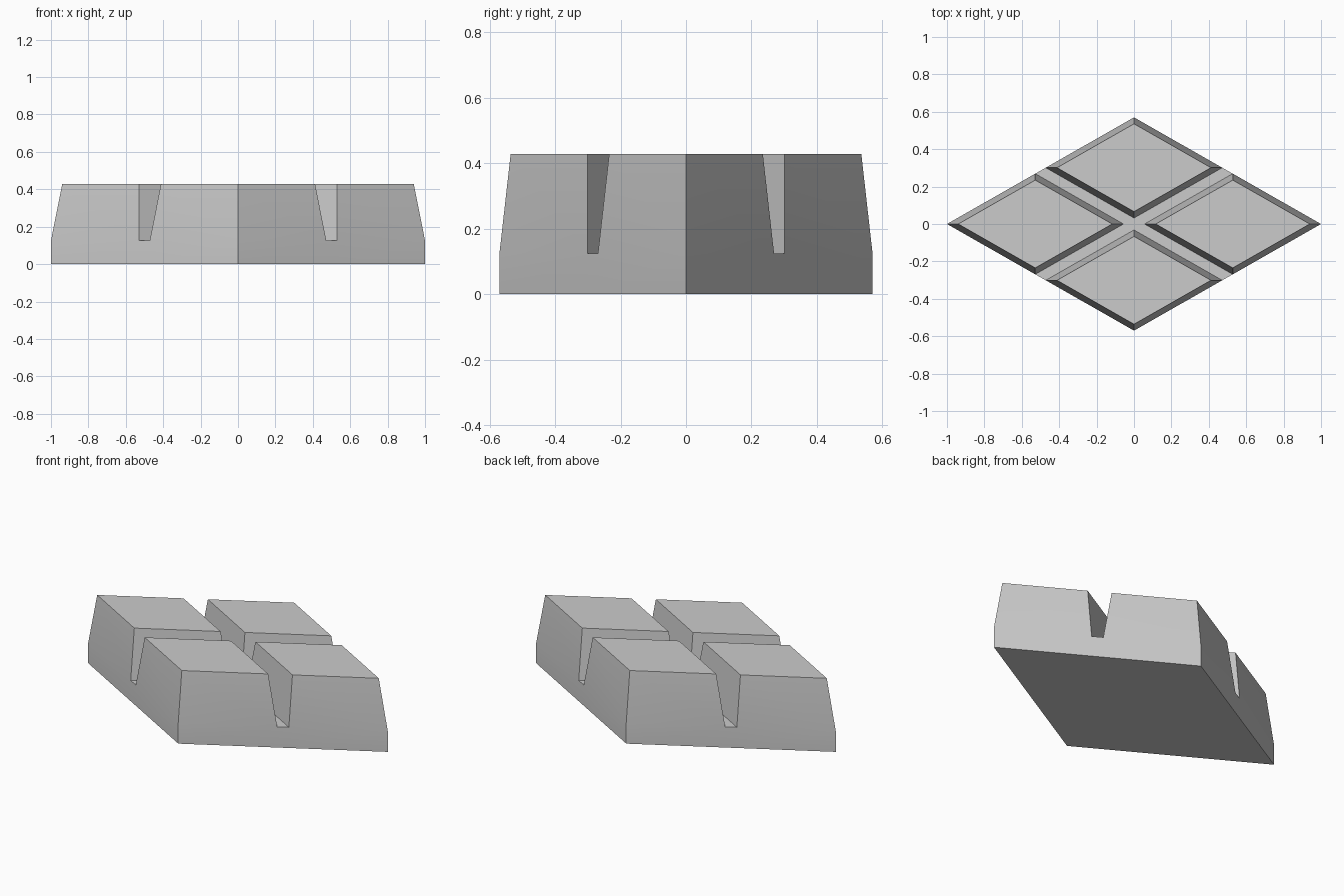
import bpy
import bmesh

cube = bpy.data.objects.get("Cube")
if cube:
    bpy.data.objects.remove(cube, do_unlink=True)

HALF_X, HALF_Y = 1.0, 0.57      # half diagonals of the diamond
FLOOR, TOP = 0.125, 0.428       # groove floor and block top heights
GAP, TAPER = 0.056, 0.06        # half groove width and inset of block tops

grey = bpy.data.materials.new("grey")
grey.use_nodes = True
colour = (0.6, 0.6, 0.6, 1)
grey.diffuse_color = colour
grey.node_tree.nodes["Principled BSDF"].inputs["Base Color"].default_value = colour


def point(u, v, z):
    """Map square coordinates along the diamond's edges to space."""
    return ((u + v) / 2 * HALF_X, (u - v) / 2 * HALF_Y, z)


bm = bmesh.new()
steps = (-1, -GAP, GAP, 1)

# Slab: groove-floor grid above a diamond base
grid = [[bm.verts.new(point(u, v, FLOOR)) for v in steps] for u in steps]
ring = ([grid[0][j] for j in range(3)] + [grid[i][3] for i in range(3)]
        + [grid[3][j] for j in (3, 2, 1)] + [grid[i][0] for i in (3, 2, 1)])
base = [bm.verts.new((p.co.x, p.co.y, 0)) for p in ring]
bm.faces.new(base)
for k in range(len(ring)):
    n = (k + 1) % len(ring)
    bm.faces.new((base[k], base[n], ring[n], ring[k]))

# Four tapered blocks in the corner cells, groove floor in the others
for i in range(3):
    for j in range(3):
        cell = [grid[i][j], grid[i + 1][j], grid[i + 1][j + 1], grid[i][j + 1]]
        if i == 1 or j == 1:
            bm.faces.new(cell)
            continue
        u0, u1 = steps[i] + TAPER, steps[i + 1] - TAPER
        v0, v1 = steps[j] + TAPER, steps[j + 1] - TAPER
        top = [bm.verts.new(point(u, v, TOP))
               for u, v in ((u0, v0), (u1, v0), (u1, v1), (u0, v1))]
        bm.faces.new(top)
        for k in range(4):
            n = (k + 1) % 4
            bm.faces.new((cell[k], cell[n], top[n], top[k]))

bmesh.ops.recalc_face_normals(bm, faces=bm.faces)
mesh = bpy.data.meshes.new("segmented_diamond")
bm.to_mesh(mesh)
bm.free()
mesh.materials.append(grey)

tile = bpy.data.objects.new("segmented_diamond", mesh)
bpy.context.collection.objects.link(tile)
bpy.ops.object.select_all(action="DESELECT")
tile.select_set(True)
bpy.context.view_layer.objects.active = tile
bpy.ops.object.shade_smooth_by_angle()
